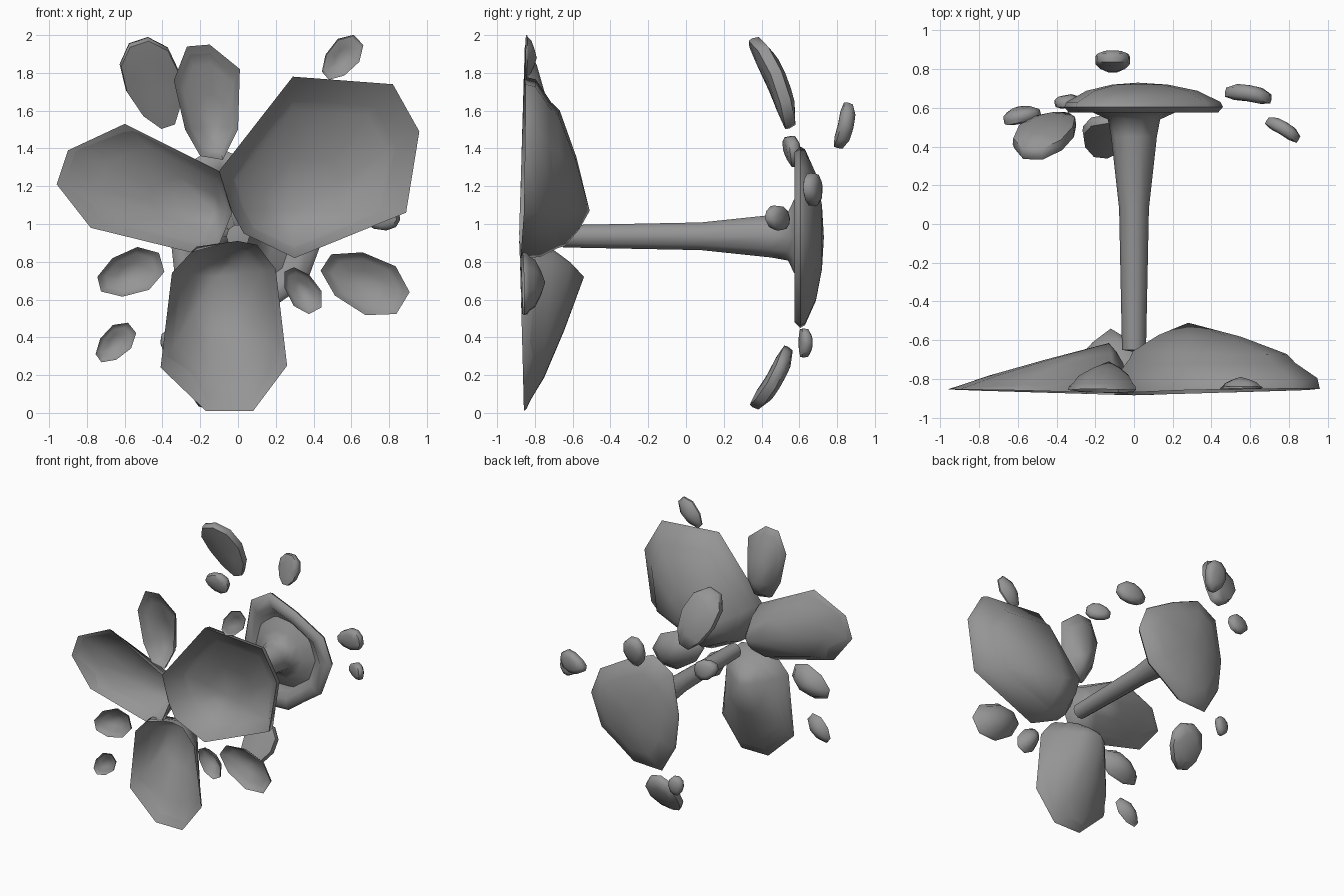
import bpy, bmesh
from math import cos, sin, hypot, radians, pi
from mathutils import Vector

cube = bpy.data.objects.get("Cube")
if cube:
    bpy.data.objects.remove(cube)

grey = bpy.data.materials.new("stone_grey")
grey.use_nodes = True
grey.diffuse_color = (0.3, 0.3, 0.3, 1)
grey.node_tree.nodes["Principled BSDF"].inputs["Base Color"].default_value = grey.diffuse_color


def finish(name, bm, angle=60):
    bmesh.ops.remove_doubles(bm, verts=bm.verts, dist=0.0005)
    bmesh.ops.recalc_face_normals(bm, faces=bm.faces)
    me = bpy.data.meshes.new(name)
    bm.to_mesh(me)
    bm.free()
    me.materials.append(grey)
    ob = bpy.data.objects.new(name, me)
    bpy.context.collection.objects.link(ob)
    me.shade_smooth()
    me.set_sharp_from_angle(angle=radians(angle))


def loft(name, rings):
    """Skin a list of equal-length point rings; collapsed rings become tips."""
    bm = bmesh.new()
    vs = [[bm.verts.new(p) for p in ring] for ring in rings]
    n = len(vs[0])
    for a, b in zip(vs, vs[1:]):
        for i in range(n):
            j = (i + 1) % n
            bm.faces.new((a[i], a[j], b[j], b[i]))
    finish(name, bm)


def shell(name, rim, peak, back, far=0.8, near=0.3, wall=0.016):
    """Thin hollow dome, open at the front: gentle on its far side, steep near the peak."""
    rim = [Vector(p) for p in rim]
    peak = Vector(peak)
    reach = max((p - peak).length for p in rim)

    def ring(t, inset):
        pts = []
        for p in rim:
            q = p.lerp(peak, t)
            front = -0.885 + 0.03 * hypot(p.x, p.y - 0.9)
            power = near + (far - near) * (p - peak).length / reach
            pts.append((q.x, front + (back - front) * t ** power - inset, q.y))
        return pts

    steps = (1, 0.6, 0.25, 0)
    outer = [ring(t, 0) for t in steps]
    inner = [ring(max(t, 0.02), wall if t else 0) for t in reversed(steps)]
    inner[-1] = ring(1, wall)
    loft(name, outer + inner)


def oval(cx, cz, length, width, deg, n=8):
    a = radians(deg)
    pts = []
    for i in range(n):
        t = 2 * pi * (i + 0.4) / n
        u, v = length * cos(t), width * sin(t) * (1 + 0.15 * cos(t))
        pts.append((cx + u * cos(a) - v * sin(a), cz + u * sin(a) + v * cos(a)))
    return pts


def shard(name, centre, along, normal, length, width, thick, bend=0.15):
    """Blunt, slightly bent slab with its long axis and its outer side given."""
    l = Vector(along).normalized()
    n = Vector(normal)
    n = (n - l * n.dot(l)).normalized()
    w = n.cross(l)
    bm = bmesh.new()
    bmesh.ops.create_uvsphere(bm, u_segments=10, v_segments=6, radius=1)
    for v in bm.verts:
        x, y, z = v.co
        puff = (hypot(x, y) ** 4 + z ** 4) ** -0.25
        p = l * x * puff * length + w * y * puff * width * (1 + 0.2 * x)
        v.co = p + n * (z * puff * thick - bend * length * (x * x - 0.3)) + Vector(centre)
    finish(name, bm)


# Four large hollow petals meeting at the stem tip
shell("left_petal",
      [(-0.1, 1.28), (0.29, 1.78), (0.82, 1.74), (0.96, 1.49), (0.89, 1.06),
       (0.3, 0.82), (0.03, 0.95), (-0.04, 1.08)], (0.28, 1.07), -0.51, 0.48, 0.26)
shell("right_petal",
      [(-0.1, 1.28), (-0.6, 1.53), (-0.9, 1.39), (-0.96, 1.21), (-0.78, 0.98),
       (-0.25, 0.85), (-0.1, 0.89), (-0.03, 1.06)], (-0.13, 1.07), -0.615, 0.88)
shell("lower_petal",
      [(-0.35, 0.74), (-0.22, 0.88), (0.0, 0.91), (0.1, 0.89), (0.2, 0.76), (0.26, 0.25),
       (0.08, 0.01), (-0.17, 0.01), (-0.41, 0.24)], (-0.12, 0.72), -0.54, 0.8)
shell("upper_petal",
      [(-0.34, 1.76), (-0.27, 1.94), (-0.15, 1.95), (0.01, 1.82), (0.0, 1.5),
       (-0.08, 1.34), (-0.2, 1.36), (-0.28, 1.5)], (-0.13, 1.52), -0.71, 0.6)

# Small hollow chips level with the petals
for name, spec, back in [
    ("upper_left_chip", (0.55, 1.88, 0.14, 0.085, 50), -0.79),
    ("lower_left_chip", (0.67, 0.69, 0.25, 0.155, -25), -0.745),
    ("inner_left_chip", (0.34, 0.65, 0.14, 0.085, -55), -0.77),
    ("middle_right_chip", (-0.57, 0.74, 0.19, 0.12, 22), -0.76),
    ("lower_right_chip", (-0.65, 0.37, 0.13, 0.08, 45), -0.79),
]:
    shell(name, oval(*spec), spec[:2], back, 0.5)

# Stem, flaring into the foot
stem = []
for y, r in [(-0.66, 0), (-0.65, 0.062), (0.08, 0.077), (0.45, 0.118),
             (0.54, 0.135), (0.57, 0.2), (0.635, 0.32), (0.64, 0)]:
    stem.append([(r * cos(pi * i / 5), y, 0.935 + r * sin(pi * i / 5)) for i in range(10)])
loft("stem", stem)

# Foot: irregular dish, recessed around the stem and domed at the back
edge = [(-0.12, 1.41), (0.12, 1.31), (0.38, 1.16), (0.46, 0.95), (0.36, 0.68),
        (0.2, 0.57), (0.05, 0.46), (-0.2, 0.45), (-0.33, 0.68), (-0.36, 0.95),
        (-0.3, 1.3)]
hub = Vector((0.02, 0.93))
foot = []
for k, y in [(0, 0.63), (0.45, 0.63), (0.68, 0.615), (0.78, 0.575), (0.94, 0.575),
             (1, 0.605), (0.97, 0.63), (0.7, 0.688), (0.35, 0.72), (0, 0.73)]:
    ring = [hub.lerp(Vector(p), k) for p in edge]
    foot.append([(p.x, y, p.y) for p in ring])
loft("foot", foot)

# Loose chips floating around the foot
shard("top_chip", (-0.45, 0.47, 1.75), (-0.16, -0.2, 0.46), (-0.1, 1, 0.4), 0.27, 0.15, 0.052)
shard("bottom_chip", (-0.13, 0.46, 0.18), (0.1, 0.2, 0.34), (0, 1, -0.5), 0.19, 0.14, 0.046)
shard("bottom_pebble", (-0.35, 0.63, 0.37), (0, 0, 1), (-0.2, 1, 0), 0.08, 0.06, 0.032)
shard("back_chip", (-0.11, 0.84, 1.52), (0, 0.03, 0.13), (0, 1, 0), 0.13, 0.09, 0.042)
shard("upper_side_chip", (0.59, 0.67, 1.18), (1, -0.15, 0.2), (0.2, 1, 0), 0.125, 0.085, 0.042)
shard("lower_side_chip", (0.77, 0.49, 1.03), (1, -0.6, 0.2), (0.6, 1, 0), 0.1, 0.065, 0.035)
shard("right_side_chip", (-0.58, 0.56, 1.39), (1, 0.25, -0.4), (-0.2, 1, 0.2), 0.1, 0.08, 0.038)
